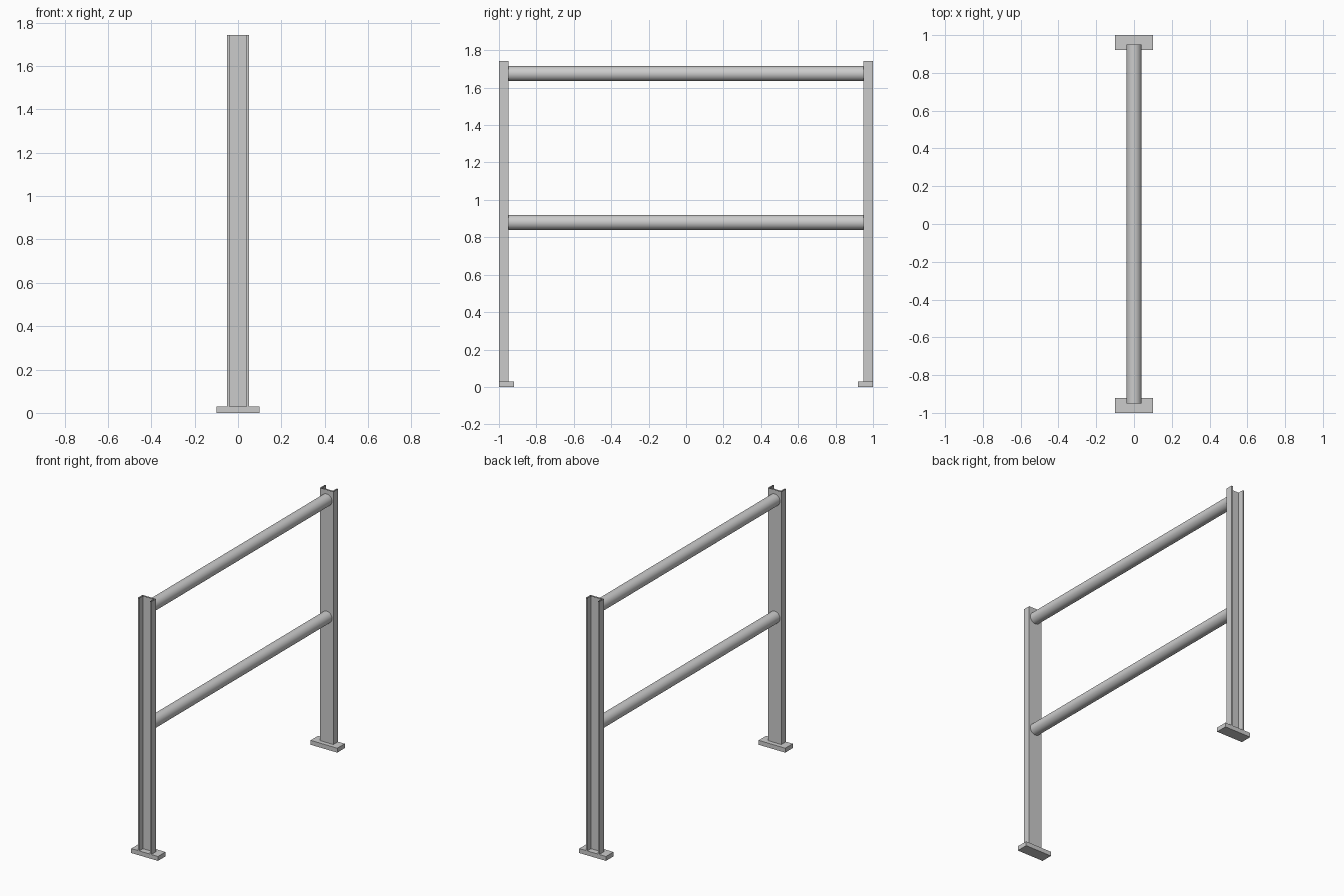
import bpy, bmesh, math

if "Cube" in bpy.data.objects:
    bpy.data.objects.remove(bpy.data.objects["Cube"])

POST_TOP, PLATE_H = 1.743, 0.03
RAIL_Z = {"lower_rail": 0.88, "upper_rail": 1.675}


def make_object(name, bm):
    bmesh.ops.recalc_face_normals(bm, faces=bm.faces)
    mesh = bpy.data.meshes.new(name)
    bm.to_mesh(mesh)
    bm.free()
    obj = bpy.data.objects.new(name, mesh)
    bpy.context.collection.objects.link(obj)
    return obj


def channel_post(name, side):
    # C-channel open to the outside, rolled section with open ends
    w, t, outer, inner = 0.05, 0.01, 1.0, 0.95
    half = [(w, inner), (w, outer), (w - t, outer), (w - t, inner + t)]
    profile = half + [(-x, y) for x, y in reversed(half)]
    bm = bmesh.new()
    rings = [[bm.verts.new((x, side * y, z)) for x, y in profile]
             for z in (PLATE_H, POST_TOP)]
    n = len(profile)
    for i in range(n):
        j = (i + 1) % n
        bm.faces.new((rings[0][i], rings[0][j], rings[1][j], rings[1][i]))
    # winding is known, so orient outward explicitly
    obj = make_object(name, bm)
    mesh = obj.data
    web = min(mesh.polygons, key=lambda p: side * p.center.y)
    if web.normal.y * side > 0:
        mesh.flip_normals()
    return obj


def foot_plate(name, side):
    bm = bmesh.new()
    bmesh.ops.create_cube(bm, size=1)
    bmesh.ops.scale(bm, vec=(0.2, 0.08, PLATE_H), verts=bm.verts)
    bmesh.ops.translate(bm, vec=(0, side * 0.96, PLATE_H / 2), verts=bm.verts)
    return make_object(name, bm)


# Posts and feet at both ends
for label, side in (("front", -1), ("back", 1)):
    channel_post(label + "_post", side)
    foot_plate(label + "_foot_plate", side)

# Round rails between the post webs
for name, z in RAIL_Z.items():
    bpy.ops.mesh.primitive_cylinder_add(
        vertices=32, radius=0.04, depth=1.9, end_fill_type='NOTHING',
        location=(0, 0, z), rotation=(math.pi / 2, 0, 0))
    rail = bpy.context.object
    rail.name = name
    bpy.ops.object.shade_smooth_by_angle(angle=math.radians(40))
